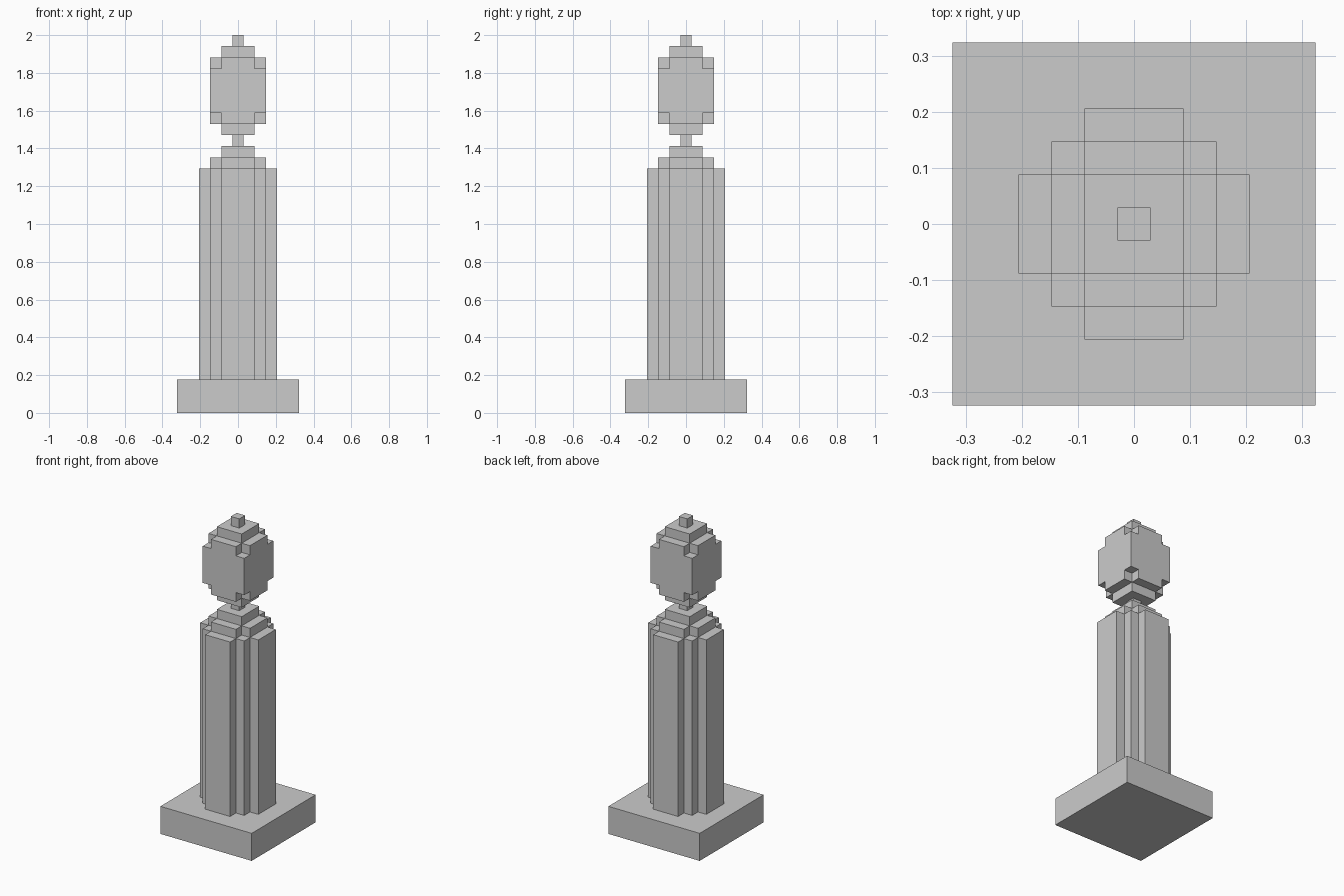
import bpy, bmesh, math
from mathutils import Vector

if "Cube" in bpy.data.objects:
    bpy.data.objects.remove(bpy.data.objects["Cube"])

U = 2 / 34  # one block

def square(n):
    return [(n, n)]

# each footprint is a union of centred rectangles, as half-widths in blocks
plus = [(2, 1), (1, 2)]
shaft = [(3, 1), (2, 2), (1, 3)]

# part: list of (z from, z to, footprint)
parts = {
    "base": [(0, 3, square(5))],
    "column": [(3, 22, shaft)],
    "column_cap": [(22, 23, plus), (23, 24, square(1))],
    "neck": [(24, 25, square(0))],
    "head": [(25, 26, square(1)), (26, 27, plus), (27, 31, square(2)),
             (31, 32, plus), (32, 33, square(1))],
    "finial": [(33, 34, square(0))],
}

def cells(layers):
    return {(x, y, z)
            for z0, z1, rects in layers for z in range(z0, z1)
            for a, b in rects
            for x in range(-a, a + 1) for y in range(-b, b + 1)}

blocks = {name: cells(layers) for name, layers in parts.items()}
solid = set().union(*blocks.values())

def build(name, part):
    """Skin the exposed block sides, then merge coplanar faces."""
    bm = bmesh.new()
    for c in part:
        centre = Vector((c[0], c[1], c[2] + 0.5))
        for axis in range(3):
            for s in (-1, 1):
                n = Vector((0, 0, 0))
                n[axis] = s
                if (c[0] + int(n.x), c[1] + int(n.y), c[2] + int(n.z)) in solid:
                    continue
                u = Vector((0, 0, 0))
                u[(axis + 1) % 3] = 0.5
                v = n.cross(u)
                mid = centre + n * 0.5
                bm.faces.new([bm.verts.new((mid + p) * U)
                              for p in (-u - v, u - v, u + v, v - u)])
    bmesh.ops.remove_doubles(bm, verts=bm.verts, dist=U * 0.01)
    bmesh.ops.dissolve_limit(bm, angle_limit=math.radians(1),
                             verts=bm.verts, edges=bm.edges)
    me = bpy.data.meshes.new(name)
    bm.to_mesh(me)
    bm.free()
    bpy.context.collection.objects.link(bpy.data.objects.new(name, me))

for name, part in blocks.items():
    build(name, part)
